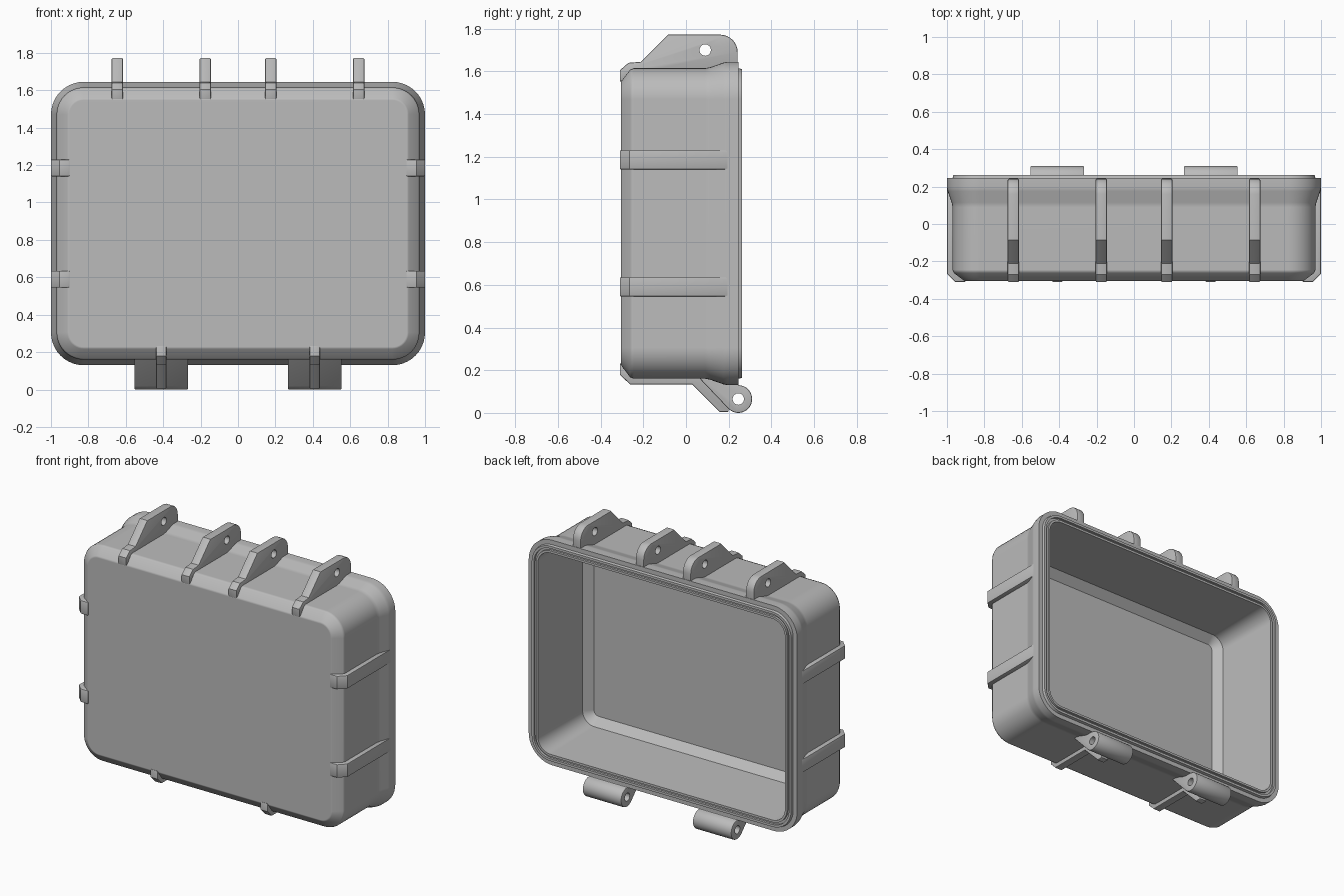
import bpy, bmesh
from math import sin, cos, pi, radians
from mathutils import Vector

cube = bpy.data.objects.get("Cube")
if cube:
    bpy.data.objects.remove(cube, do_unlink=True)

grey = bpy.data.materials.new("grey plastic")
grey.use_nodes = True
COLOUR = (0.5, 0.5, 0.5, 1)
grey.diffuse_color = COLOUR
grey.node_tree.nodes["Principled BSDF"].inputs["Base Color"].default_value = COLOUR


def make_object(name, bm):
    bmesh.ops.recalc_face_normals(bm, faces=bm.faces)
    mesh = bpy.data.meshes.new(name)
    bm.to_mesh(mesh)
    bm.free()
    mesh.materials.append(grey)
    obj = bpy.data.objects.new(name, mesh)
    bpy.context.collection.objects.link(obj)
    return obj


def smooth(obj):
    bpy.ops.object.select_all(action='DESELECT')
    obj.select_set(True)
    bpy.context.view_layer.objects.active = obj
    bpy.ops.object.shade_smooth_by_angle(angle=radians(32))


def arc(cu, cv, r, start, end, steps):
    angles = [radians(start + (end - start) * i / steps) for i in range(steps + 1)]
    return [(cu + r * cos(a), cv + r * sin(a)) for a in angles]


def bake(obj):
    """Replace the mesh by its modified result."""
    graph = bpy.context.evaluated_depsgraph_get()
    mesh = bpy.data.meshes.new_from_object(obj.evaluated_get(graph))
    obj.modifiers.clear()
    obj.data = mesh


def prism(name, profile, place, centre, width, cutter=None):
    """Extrude a 2D profile by width; place maps (u, v, w) to a point."""
    bm = bmesh.new()
    ends = [[bm.verts.new(place(u, v, centre + s * width / 2)) for u, v in profile]
            for s in (-1, 1)]
    for end in ends:
        bm.faces.new(end)
    n = len(profile)
    for i in range(n):
        j = (i + 1) % n
        bm.faces.new((ends[0][i], ends[0][j], ends[1][j], ends[1][i]))
    obj = make_object(name, bm)
    bevel = obj.modifiers.new("soft edges", 'BEVEL')
    bevel.width = 0.006
    bevel.segments = 2
    bevel.limit_method = 'ANGLE'
    bevel.angle_limit = radians(50)
    if cutter:
        hole = obj.modifiers.new("pin hole", 'BOOLEAN')
        hole.operation = 'DIFFERENCE'
        hole.object = cutter
        hole.solver = 'EXACT'
    bake(obj)
    smooth(obj)
    return obj


def along_x(u, v, w):
    return Vector((w, u, v))


# Shell: rounded rectangles lofted over the outside, round the lip and inside
HALF_W, HALF_H, MID_Z, RADIUS = 1.0, 0.7575, 0.8875, 0.175


def ring(bm, y, inset):
    r = RADIUS - inset
    cx, cz = HALF_W - RADIUS, HALF_H - RADIUS
    verts = []
    for k, (sx, sz) in enumerate(((1, 1), (-1, 1), (-1, -1), (1, -1))):
        for x, z in arc(sx * cx, MID_Z + sz * cz, r, 90 * k, 90 * k + 90, 10):
            verts.append(bm.verts.new((x, y, z)))
    return verts


section = [  # (y, inset from the flange edge)
    (-0.305, 0.098), (-0.300, 0.087), (-0.262, 0.037), (-0.245, 0.03),
    (0.09, 0.03), (0.115, 0.025), (0.175, 0.004), (0.195, 0.0),
    (0.245, 0.0), (0.245, 0.03), (0.262, 0.034),
    (0.262, 0.05), (0.247, 0.05), (0.247, 0.065), (0.262, 0.065),
    (0.262, 0.08), (-0.20, 0.09), (-0.25, 0.14)]
bm = bmesh.new()
rings = [ring(bm, y, inset) for y, inset in section]
for a, b in zip(rings, rings[1:]):
    for i in range(len(a)):
        j = (i + 1) % len(a)
        bm.faces.new((a[i], a[j], b[j], b[i]))
bm.faces.new(rings[0])
bm.faces.new(rings[-1])
shell = make_object("case_shell", bm)
smooth(shell)
weighted = shell.modifiers.new("even shading", 'WEIGHTED_NORMAL')
weighted.keep_sharp = True


# Cutters for the pin holes
def pin_cutter(name, y, z):
    bm = bmesh.new()
    ends = [[bm.verts.new((x, u, v)) for u, v in arc(y, z, 0.027, 0, 337.5, 15)]
            for x in (-1.2, 1.2)]
    for end in ends:
        bm.faces.new(end)
    for i in range(16):
        j = (i + 1) % 16
        bm.faces.new((ends[0][i], ends[0][j], ends[1][j], ends[1][i]))
    obj = make_object(name, bm)
    obj.hide_render = True
    return obj


latch_pin = pin_cutter("latch_pin_cutter", 0.09, 1.70)
hinge_pin = pin_cutter("hinge_pin_cutter", 0.245, 0.065)

# Latch lugs along the top
lug_profile = ([(-0.24, 1.585), (-0.31, 1.55), (-0.31, 1.605), (-0.27, 1.64), (-0.21, 1.645),
                (-0.085, 1.772)]
               + arc(0.16, 1.69, 0.082, 90, 0, 8) + [(0.242, 1.585)])
for side, x in (("right_outer", -0.645), ("right_inner", -0.175),
                ("left_inner", 0.175), ("left_outer", 0.645)):
    prism("latch_lug_" + side, lug_profile, along_x, x, 0.06, latch_pin)

# Hinge knuckles and their ribs along the bottom
knuckle_profile = ([(0.06, 0.19), (0.06, 0.165)]
                   + arc(0.245, 0.065, 0.065, 225, 450, 18) + [(0.24, 0.19)])
rib_profile = [(-0.24, 0.19), (-0.31, 0.235), (-0.31, 0.18), (-0.262, 0.133),
               (0.03, 0.133), (0.158, 0.004), (0.20, 0.004), (0.20, 0.19)]

# Side ribs
side_profile = [(0.90, -0.295), (0.90, -0.31), (0.955, -0.31), (1.0, -0.265),
                (1.0, 0.2), (0.95, 0.2), (0.95, -0.24)]

for side, s in (("right", -1), ("left", 1)):
    prism("hinge_knuckle_" + side, knuckle_profile, along_x, s * 0.41, 0.288, hinge_pin)
    prism("hinge_rib_" + side, rib_profile, along_x, s * 0.41, 0.055)
    for level, z in (("lower", 0.59), ("upper", 1.185)):
        prism("side_rib_" + side + "_" + level, side_profile,
              lambda u, v, w: Vector((s * u, v, w)), z, 0.09)

for cutter in (latch_pin, hinge_pin):
    bpy.data.objects.remove(cutter, do_unlink=True)
